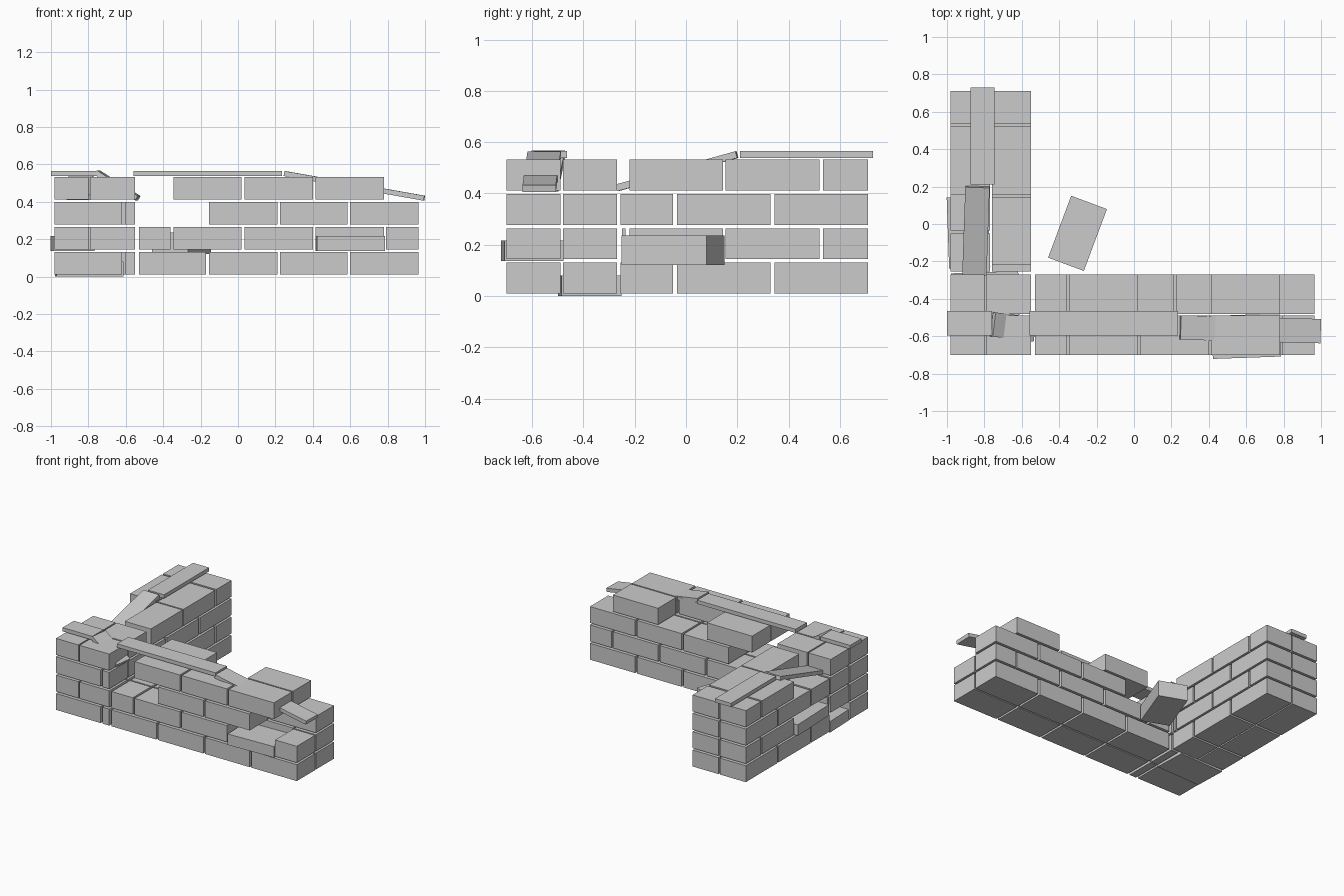
import bpy
from math import radians
from mathutils import Euler

cube = bpy.data.objects.get("Cube")
if cube:
    bpy.data.objects.remove(cube, do_unlink=True)

stone = bpy.data.materials.new("light grey stone")
stone.use_nodes = True
stone.diffuse_color = (0.6, 0.6, 0.6, 1)
stone.node_tree.nodes["Principled BSDF"].inputs["Base Color"].default_value = (0.6, 0.6, 0.6, 1)


def block(name, center, size, rot=(0, 0, 0)):
    """Box of a given size, turned by degrees."""
    bpy.ops.mesh.primitive_cube_add(size=1, location=center,
                                    rotation=Euler([radians(a) for a in rot]))
    ob = bpy.context.object
    ob.name = name
    ob.scale = size
    ob.data.materials.append(stone)
    return ob


def span(name, xs, ys, zs):
    """Box between limits on each axis."""
    lims = (xs, ys, zs)
    return block(name, [(a + b) / 2 for a, b in lims], [b - a for a, b in lims])


def course_z(i):
    return (0.01 + 0.134 * i, 0.13 + 0.134 * i)


# Joint layouts: odd and even courses are staggered
front_wall = [
    [(-0.53, -0.17), (-0.155, 0.21), (0.225, 0.585), (0.60, 0.965)],
    [(-0.53, -0.36), (-0.345, 0.02), (0.035, 0.40), (0.415, 0.78), (0.79, 0.965)],
]
corner = [[(-0.98, -0.62), (-0.605, -0.55)], [(-0.98, -0.80), (-0.79, -0.55)]]
side_wall = [
    [(-0.255, -0.05), (-0.035, 0.33), (0.345, 0.71)],
    [(-0.25, -0.235), (-0.22, 0.145), (0.155, 0.52), (0.535, 0.71)],
]
front_rows = {"front": (-0.70, -0.49), "back": (-0.48, -0.27)}
side_rows = {"outer": (-0.98, -0.77), "inner": (-0.76, -0.55)}

# Missing bricks: (course, row, index)
gone = {(1, "front", 3), (2, "front", 0), (2, "back", 0), (2, "front", 3),
        (3, "front", 0), (3, "back", 0), (3, "back", 2),
        (3, "front", 4), (3, "back", 4),
        (1, "outer", 1), (3, "outer", 1), (3, "outer", 0), (3, "inner", 0)}

# Walls and corner, course by course
for i in range(4):
    z = course_z(i)
    for row, ys in front_rows.items():
        for k, xs in enumerate(front_wall[i % 2]):
            if (i, row, k) not in gone:
                span(f"{row}_wall_brick", xs, ys, z)
        for k, xs in enumerate(corner[i % 2]):
            if (i, row, k) != (0, "back", 0):
                span("corner_brick", xs, ys, z)
    for row, xs in side_rows.items():
        for k, ys in enumerate(side_wall[i % 2]):
            if (i, row, k) not in gone:
                span(f"{row}_side_wall_brick", xs, ys, z)

# Thin bricks knocked out of line
block("loose_front_brick", (0.60, -0.60, 0.177), (0.365, 0.23, 0.08), (0, 0, 2))
block("loose_side_brick", (-0.885, -0.045, 0.177), (0.22, 0.38, 0.08), (0, 0, 2))
block("loose_corner_brick", (-0.795, -0.375, 0.04), (0.36, 0.235, 0.08), (0, 0, 2))

# Brick falling inside the corner
block("fallen_brick", (-0.302, -0.05, 0.178), (0.353, 0.204, 0.115), (0, 0, 69.5))

# Flat coping slabs
span("front_coping", (-0.56, 0.235), (-0.595, -0.465), (0.538, 0.565))
span("corner_coping", (-1.0, -0.76), (-0.595, -0.465), (0.538, 0.565))
span("side_coping", (-0.875, -0.745), (0.21, 0.73), (0.538, 0.565))

# Broken coping slabs that slope down
block("sloping_front_coping", (0.622, -0.563, 0.485), (0.76, 0.13, 0.027), (0, 10, -1.5))
block("sloping_corner_coping", (-0.645, -0.55, 0.488), (0.26, 0.13, 0.027), (0, 32, -7))
block("sloping_side_coping", (-0.845, -0.035, 0.487), (0.13, 0.485, 0.027), (15.5, 0, -2))
